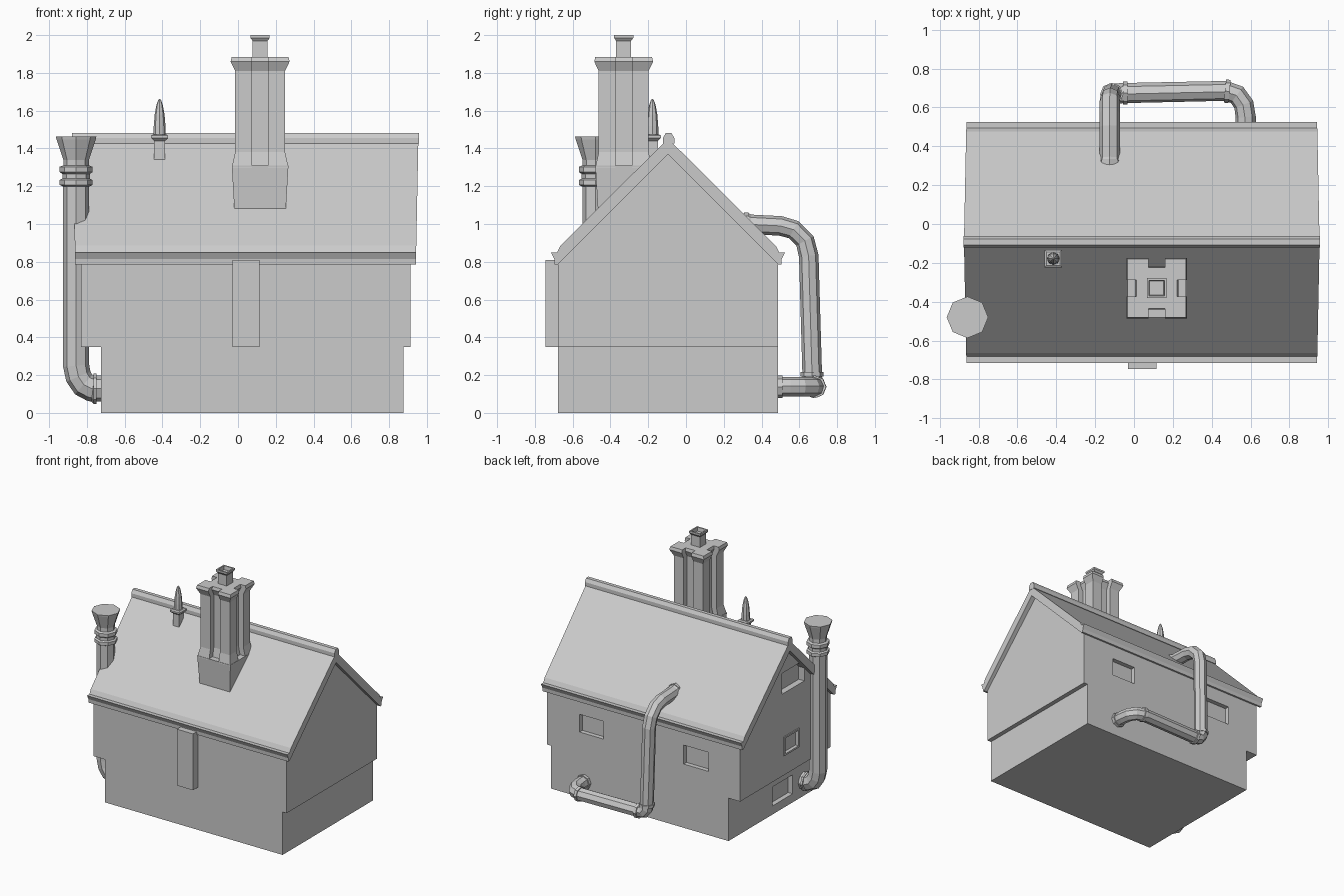
import bpy, bmesh, math
from mathutils import Vector

if "Cube" in bpy.data.objects:
    bpy.data.objects.remove(bpy.data.objects["Cube"])


def loft(name, layers):
    """Capped skin through matching rings of points."""
    bm = bmesh.new()
    rings = [[bm.verts.new(p) for p in ring] for ring in layers]
    n = len(rings[0])
    for a, b in zip(rings, rings[1:]):
        for i in range(n):
            j = (i + 1) % n
            bm.faces.new((a[i], a[j], b[j], b[i]))
    bm.faces.new(rings[0][::-1])
    bm.faces.new(rings[-1])
    bmesh.ops.recalc_face_normals(bm, faces=bm.faces)
    me = bpy.data.meshes.new(name)
    bm.to_mesh(me)
    bm.free()
    ob = bpy.data.objects.new(name, me)
    bpy.context.collection.objects.link(ob)
    return ob


def rect(x0, x1, y0, y1, z):
    return [(x0, y0, z), (x1, y0, z), (x1, y1, z), (x0, y1, z)]


def box(name, x, y, z):
    return loft(name, [rect(*x, *y, z[0]), rect(*x, *y, z[1])])


def squares(name, cx, cy, steps):
    """Square tower from (z, half width) steps."""
    return loft(name, [rect(cx - h, cx + h, cy - h, cy + h, z) for z, h in steps])


def pipe(name, path, start_side, sides=8):
    """Tube along (x, y, z, radius) points."""
    pts = [Vector(p[:3]) for p in path]
    side, layers, old = Vector(start_side), [], None
    dirs = [(b - a).normalized() for a, b in zip(pts, pts[1:])]
    for i, p in enumerate(pts):
        d0, d1 = dirs[max(i - 1, 0)], dirs[min(i, len(dirs) - 1)]
        t = (d0 + d1).normalized()
        if old:
            side = old.rotation_difference(t) @ side
        old = t
        up = t.cross(side)
        layers.append([p + path[i][3] * (side * math.cos(a) + up * math.sin(a))
                       for a in (2 * math.pi * k / sides for k in range(sides))])
    return loft(name, layers)


# House walls: lower storey and wider gabled storey
lower = box("lower_walls", (-0.725, 0.877), (-0.677, 0.487), (0, 0.36))
gable = [(-0.677, 0.35), (0.487, 0.35), (0.487, 0.84), (-0.095, 1.42), (-0.677, 0.84)]
upper = loft("upper_walls", [[(x, y, z) for y, z in gable] for x in (-0.83, 0.913)])

# Window recesses cut into back and left walls
windows = [((0.404, 0.62), (0.45, 0.6), (0.53, 0.675)),
           ((-0.545, -0.32), (0.45, 0.6), (0.52, 0.675)),
           ((-0.95, -0.78), (-0.34, -0.05), (1.02, 1.19)),
           ((-0.95, -0.805), (-0.26, -0.08), (0.52, 0.65)),
           ((-0.79, -0.685), (-0.34, -0.08), (0.07, 0.225))]
for i, w in enumerate(windows):
    cutter = box(f"window_cutter_{i}", *w)
    wall = lower if i == 4 else upper
    mod = wall.modifiers.new("window", 'BOOLEAN')
    mod.operation, mod.object, mod.solver = 'DIFFERENCE', cutter, 'EXACT'
    bpy.context.view_layer.objects.active = wall
    bpy.ops.object.modifier_apply(modifier=mod.name)
    bpy.data.objects.remove(cutter)

# Thin frames standing in front of the small left window
for z in (0.51, 0.65):
    box("window_frame_rail", (-0.838, -0.82), (-0.27, -0.07), (z, z + 0.014))
for y in (-0.27, -0.084):
    box("window_frame_stile", (-0.838, -0.82), (y, y + 0.014), (0.51, 0.664))

# Roof with turned-up eaves, slightly longer at the ridge
half = [(0.57, 0.885), (0.588, 0.85), (0.62, 0.85), (0.602, 0.815), (0.6, 0.785), (0.585, 0.785)]
prof = ([(0, 1.452)] + half + [(0, 1.37)] + [(-y, z) for y, z in half[::-1]])
loft("roof", [[(0.04 + s * (0.902 + 0.012 * (z - 0.8) / 0.6), y - 0.095, z) for y, z in prof]
              for s in (-1, 1)])
ridge = [(-0.03, 1.425), (-0.03, 1.455), (-0.015, 1.482), (0.015, 1.482), (0.03, 1.455), (0.03, 1.425)]
loft("ridge_cap", [[(x, y - 0.092, z) for y, z in ridge] for x in (-0.878, 0.957)])

# Front buttress
box("front_buttress", (-0.03, 0.115), (-0.745, -0.66), (0.35, 0.81))

# Chimney: base, notched shaft, pot
CX, CY = 0.117, -0.33
squares("chimney_base", CX, CY, [(0.95, 0.128), (1.09, 0.137), (1.31, 0.15)])


def notched(h, z, w=0.043, d=0.045):
    ring = []
    for k in range(4):
        c, s = (1, 0, -1, 0)[k], (0, 1, 0, -1)[k]
        for x, y in ((-h, -h), (-w, -h), (-w, d - h), (w, d - h), (w, -h)):
            ring.append((CX + c * x - s * y, CY + s * x + c * y, z))
    return ring


loft("chimney_shaft", [notched(h, z) for h, z in
                       ((0.15, 1.3), (0.132, 1.38), (0.132, 1.81), (0.156, 1.86), (0.15, 1.885))])
squares("chimney_pot", CX, CY, [(1.87, 0.04), (1.97, 0.04), (1.985, 0.051), (2.0, 0.051),
                                (2.0, 0.04), (1.97, 0.036)])

# Roof finial: square post, collar, pointed bullet
FX, FY = -0.415, -0.178
squares("finial_post", FX, FY, [(1.32, 0.029), (1.44, 0.029), (1.455, 0.045), (1.468, 0.045), (1.475, 0.035)])
pipe("finial_tip", [(FX, FY, z, r) for z, r in ((1.46, 0.033), (1.52, 0.031), (1.58, 0.026),
                                               (1.63, 0.017), (1.655, 0.008), (1.663, 0.002))], (1, 0, 0))

# Left standpipe with funnel top, rings and elbow into the wall
PX, PY, R = -0.857, -0.48, 0.069
stack = [(1.462, 0.107), (1.448, 0.104), (1.34, 0.068), (1.31, 0.068), (1.303, 0.087), (1.275, 0.087),
         (1.265, 0.073), (1.24, 0.073), (1.233, 0.087), (1.207, 0.087), (1.198, R), (0.25, R)]
elbow = [(PX + 0.012, PY, 0.192, R), (PX + 0.04, PY, 0.15, R), (PX + 0.08, PY, 0.13, R),
         (-0.768, PY, 0.128, R), (-0.766, PY, 0.128, 0.08), (-0.75, PY, 0.128, 0.08),
         (-0.748, PY, 0.128, R), (-0.7, PY, 0.128, R)]
pipe("left_standpipe", [(PX, PY, z, r) for z, r in stack] + elbow, (1, 0, 0))

# Back pipe from the roof, down, along and into the back wall
r = 0.052
pipe("back_pipe", [(-0.125, 0.3, 1.0, 0.055), (-0.125, 0.33, 1.0, 0.055), (-0.125, 0.34, 0.998, r),
                   (-0.125, 0.5, 0.99, r), (-0.125, 0.57, 0.97, r), (-0.125, 0.63, 0.91, r),
                   (-0.122, 0.65, 0.83, r), (-0.115, 0.668, 0.21, r), (-0.112, 0.67, 0.175, r),
                   (-0.09, 0.672, 0.146, r), (-0.04, 0.674, 0.138, r), (0.47, 0.685, 0.138, r),
                   (0.53, 0.665, 0.138, r), (0.565, 0.615, 0.138, r), (0.575, 0.55, 0.138, r),
                   (0.575, 0.47, 0.138, r)], (1, 0, 0))

# Joint collars on the back pipe
joints = [((-0.125, 0.318, 1.0), (0, 1, 0)), ((-0.115, 0.667, 0.205), (0, 0, 1)),
          ((-0.045, 0.674, 0.138), (1, 0, 0)), ((0.48, 0.683, 0.138), (1, -0.1, 0)),
          ((0.575, 0.5, 0.138), (0, 1, 0))]
for c, d in joints:
    c, d = Vector(c), Vector(d).normalized() * 0.012
    side = (0, 0, 1) if abs(d.z) < 0.001 else (1, 0, 0)
    pipe("pipe_collar", [(*(c - d), 0.06), (*(c + d), 0.06)], side)
